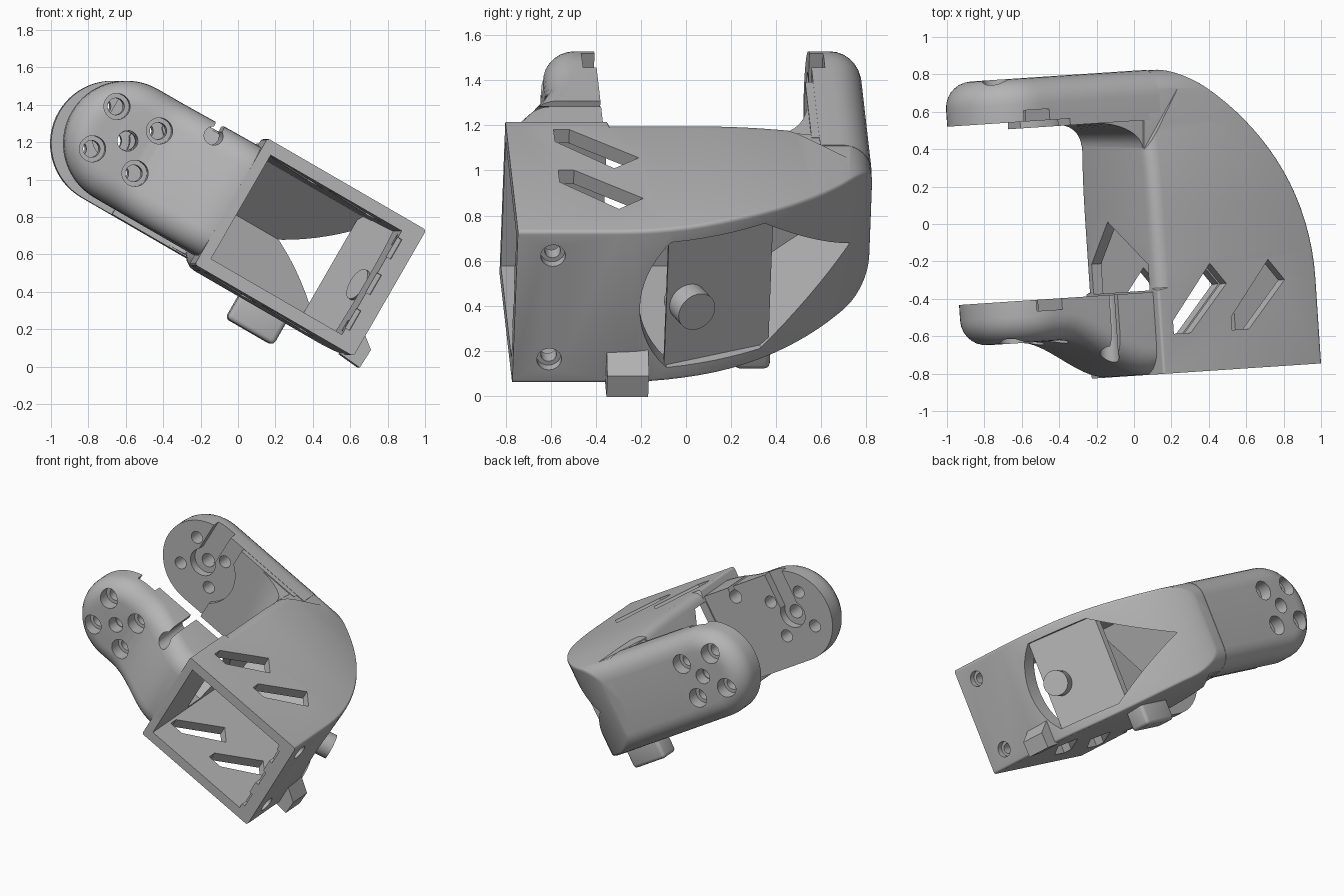
import bpy, bmesh, math
from mathutils import Matrix, Vector

if "Cube" in bpy.data.objects:
    bpy.data.objects.remove(bpy.data.objects["Cube"], do_unlink=True)

grey = bpy.data.materials.new("plain grey")
grey.use_nodes = True
grey.diffuse_color = (0.46, 0.46, 0.46, 1)
grey.node_tree.nodes["Principled BSDF"].inputs["Base Color"].default_value = grey.diffuse_color

MID = 0.72        # height of the centre plane, before tilting
LEFT = -0.52      # outer face of the wall between the arms
HUB = -1.14       # hub axis position
ARM_R = 0.335
BACK = 0.815
PAD = 0.55        # inner face of the thick part of the back arm
parts = []


def finish(name, bm, part=True):
    bmesh.ops.recalc_face_normals(bm, faces=bm.faces)
    mesh = bpy.data.meshes.new(name)
    bm.to_mesh(mesh)
    bm.free()
    obj = bpy.data.objects.new(name, mesh)
    bpy.context.collection.objects.link(obj)
    if part:
        mesh.materials.append(grey)
        parts.append(obj)
    return obj


def loft(name, rings, part=True):
    """Skin a list of closed rings and cap both ends."""
    bm = bmesh.new()
    loops = [[bm.verts.new(p) for p in ring] for ring in rings]
    n = len(loops[0])
    for a, b in zip(loops, loops[1:]):
        for i in range(n):
            bm.faces.new((a[i], a[(i + 1) % n], b[(i + 1) % n], b[i]))
    bm.faces.new(loops[0])
    bm.faces.new(loops[-1])
    return finish(name, bm, part)


def prism(name, points, axis, lo, hi, part=False):
    """Extrude a flat outline along x, y or z; points hold the other two axes in order."""
    def place(p, d):
        c = list(p)
        c.insert(axis, d)
        return c
    return loft(name, [[place(p, d) for p in points] for d in (lo, hi)], part)


def box(name, x, y, z, part=False):
    return prism(name, [(x[0], y[0]), (x[1], y[0]), (x[1], y[1]), (x[0], y[1])], 2, z[0], z[1], part)


def disc(cx, cy, r, n=32):
    return [(cx + r * math.cos(math.tau * i / n), cy + r * math.sin(math.tau * i / n)) for i in range(n)]


def apply(obj, mod):
    bpy.context.view_layer.objects.active = obj
    bpy.ops.object.modifier_apply(modifier=mod.name)


def cut(obj, cutter):
    cutter.hide_render = True
    mod = obj.modifiers.new("cut", 'BOOLEAN')
    mod.operation = 'DIFFERENCE'
    mod.solver = 'EXACT'
    mod.object = cutter
    apply(obj, mod)
    bpy.data.objects.remove(cutter, do_unlink=True)


# Housing: rounded rectangular sections that narrow along a curve towards the back
def outer_u(y):
    t = min(1, max(0, (y + 0.35) / (BACK + 0.35)))
    return 0.462 - 0.78 * (1 - (1 - t * t) ** 0.75)


def half_height(y):
    h = 0.39 - 0.055 * min(1, max(0, y - 0.05) / 0.63) ** 2
    t = min(1, max(0, (y - 0.675) / 0.14))
    return h - 0.14 * (1 - math.sqrt(1 - t * t))


def section(y):
    u, h = outer_u(y), half_height(y)
    soft = 0.015 if y < -0.355 else 0.07
    ring = []
    for k, (su, sw, r) in enumerate([(1, 1, 0.018), (-1, 1, soft), (-1, -1, soft), (1, -1, 0.018)]):
        cu = (u if su > 0 else LEFT) - su * r
        for i in range(5):
            a = math.pi / 2 * (k + i / 4)
            ring.append((cu + r * math.cos(a), y, MID + sw * (h - r) + r * math.sin(a)))
    return ring


stations = [-0.81, -0.36] + [-0.35 + (BACK + 0.35) * math.sin(math.pi / 2 * i / 24) for i in range(25)]
housing = loft("housing", [section(y) for y in stations])

# Diagonal step where the upper and lower walls meet the back arm
for lo, hi in ((MID + 0.33, 1.3), (0.1, MID - 0.33)):
    cut(housing, prism("step_cutter", [(-0.6, 0.28), (-0.2, 0.82), (-0.6, 0.82)], 2, lo, hi))

# Pocket, wedge-shaped rear window and round-edged side window
H = 0.32
cut(housing, box("pocket_cutter", (-0.46, 0.35), (-0.9, 0.301), (MID - H, MID + H)))
cut(housing, prism("wedge_cutter", [(0.3, MID - H), (0.3, MID + H), (0.71, MID)], 0, -0.46, 0.9))
arc = [(0.205 - math.sqrt(0.46 ** 2 - w * w), MID + w) for w in [H * (i / 8 - 1) for i in range(17)]]
cut(housing, prism("window_cutter", [(0.302, MID - H)] + arc + [(0.302, MID + H)], 0, 0.1, 0.9))

# Opening in the wall between the arms
cut(housing, prism("side_cutter", [(-0.36, 0.42), (-0.2, 0.42), (0.02, 0.62), (-0.22, 1.02), (-0.36, 1.02)],
                   0, -0.6, -0.4))

# Slanted slots through the upper and lower walls
for shift in (0, 0.36):
    outline = [(-0.44, -0.6), (-0.335, -0.6), (-0.096, -0.35), (-0.19, -0.236), (-0.44, -0.53)]
    cut(housing, prism("slot_cutter", [(u + shift, y) for u, y in outline], 2, 0.2, 1.3))

# Screw holes and small notches on the lip of the thick wall
for w in (MID - 0.265, MID + 0.265):
    cut(housing, prism("screw_cutter", disc(-0.65, w, 0.035, 20), 0, 0.3, 0.6))
    cut(housing, prism("screw_head_cutter", disc(-0.65, w, 0.055, 20), 0, 0.42, 0.6))
for w in (0.5, 0.72, 0.94):
    cut(housing, box("lip_cutter", (0.3, 0.375), (-0.9, -0.76), (w - 0.06, w + 0.06)))


# Arms: stacked rounded outlines with a filleted outer rim
def arm(name, inner, outer, end, flare):
    sign = 1 if outer > inner else -1
    fillet = 0.14
    layers = [(ARM_R, inner), (ARM_R, outer - sign * fillet)]
    for i in range(1, 8):
        a = math.pi / 2 * i / 7
        layers.append((ARM_R - fillet * (1 - math.cos(a)), outer - sign * fillet * (1 - math.sin(a))))
    bm = bmesh.new()
    loops = []
    for k, (r, y) in enumerate(layers):
        half = [(HUB - r * math.cos(math.pi / 2 * i / 16), r * math.sin(math.pi / 2 * i / 16))
                for i in range(17)]
        half += [(HUB + (end - HUB) * i / 14, r) for i in range(1, 15)]
        outline = [(u, -w) for u, w in reversed(half[1:])] + half
        loops.append([bm.verts.new((u, y + (sign * flare(u) if k else 0), MID + w)) for u, w in outline])
    n = len(loops[0])
    for a, b in zip(loops, loops[1:]):
        for i in range(n):
            j = (i + 1) % n
            bm.faces.new((a[i], a[j], b[j], b[i]))
    for ring in (loops[0], loops[-1]):
        for i in range(n // 2):
            quad = [ring[i], ring[i + 1], ring[n - 2 - i], ring[n - 1 - i]]
            bm.faces.new(list(dict.fromkeys(quad)))
    obj = finish(name, bm)
    # bolt circle, hub hole and the recess for the drive horn
    hu, hw = HUB - 0.02, MID + 0.01
    spots = [(hu + 0.01, hw, 0.05, 0.055)]
    for q in range(4):
        a = math.radians(45 + 90 * q)
        spots.append((hu + 0.185 * math.cos(a), hw + 0.185 * math.sin(a), 0.045, 0.07))
    for u, w, r, bore in spots:
        cut(obj, prism("hole_cutter", disc(u, w, r), 1, min(inner, outer) - 0.1, max(inner, outer) + 0.1))
        cut(obj, prism("bore_cutter", disc(u, w, bore), 1, *sorted((outer - sign * 0.09, outer + sign * 0.2))))
    depth = sorted((inner - sign * 0.1, inner + sign * 0.06))
    cut(obj, prism("horn_cutter", disc(hu, hw, 0.1), 1, *depth))
    cut(obj, box("horn_slot_cutter", (hu - 0.075, hu + 0.075), depth, (MID, MID + 0.5)))
    return obj


def front_flare(u):
    t = min(1, max(0, (u + 1.05) / 0.53))
    return 0.215 * t * t * (3 - 2 * t)


back_arm = arm("back_arm", 0.585, BACK + 0.003, -0.4, lambda u: 0)
front_arm = arm("front_arm", -0.37, -0.595, -0.465, front_flare)

# Raised pad inside the back arm, cut back in an arc around the hub
arc = [(HUB + 0.27 * math.cos(a), MID + 0.27 * math.sin(a))
       for a in [math.radians(48 * (i / 6 - 1)) for i in range(13)]]
edge = ARM_R - 0.002
prism("back_arm_pad", arc + [(arc[-1][0], MID + edge), (-0.47, MID + edge), (-0.47, MID - edge),
                             (arc[0][0], MID - edge)], 1, PAD, 0.6, True)

# Cable notch on the front arm
cut(front_arm, box("notch_cutter", (-0.79, -0.74), (-0.9, -0.2), (0.98, 1.2)))
cut(front_arm, prism("notch_round_cutter", disc(-0.77, 0.98, 0.05, 20), 1, -0.9, -0.2))

# Concave fillet between wall and back arm, wider towards the top
rings = []
for w, ru, ry in ((MID - 0.325, 0.13, 0.12), (MID + 0.325, 0.32, 0.15)):
    ring = [(LEFT - ru + ru * math.cos(math.pi / 2 * i / 12),
             PAD + 0.003 - ry + ry * math.sin(math.pi / 2 * i / 12), w) for i in range(13)]
    rings.append(ring + [(LEFT + 0.05, PAD + 0.003, w), (LEFT + 0.05, PAD + 0.003 - ry, w)])
loft("arm_fillet", rings)

# Slanted inner panel with a round knob
prism("inner_panel", [(0.42, -0.135), (0.225, 0.34), (0.18, 0.34), (0.375, -0.135)], 2,
      MID - H - 0.005, MID + H + 0.005, True)
bm = bmesh.new()
bmesh.ops.create_cone(bm, cap_ends=True, segments=32, radius1=0.09, radius2=0.09, depth=0.15)
normal = Vector((0.475, 0.195, 0)).normalized()
turn = Vector((0, 0, 1)).rotation_difference(normal).to_matrix().to_4x4()
bm.transform(Matrix.Translation(Vector((0.36, -0.045, 0.7)) + normal * 0.04) @ turn)
finish("knob", bm)

# Cable clips on the underside and the lower corner
lower_clip = box("lower_clip", (-0.17, 0.12), (0.2, 0.36), (0.2, 0.4), True)
mod = lower_clip.modifiers.new("round", 'BEVEL')
mod.width, mod.segments = 0.025, 3
apply(lower_clip, mod)
prism("corner_clip", [(0.42, 0.32), (0.545, 0.308), (0.55, 0.42), (0.45, 0.5), (0.42, 0.5)],
      1, -0.395, -0.21, True)

# Tilt the whole bracket into its resting pose and shade it
pose = Matrix.Rotation(math.radians(3.8), 4, 'Z') @ Matrix.Rotation(math.radians(30), 4, 'Y')
bpy.ops.object.select_all(action='DESELECT')
for obj in parts:
    obj.data.transform(pose)
    obj.select_set(True)
bpy.context.view_layer.objects.active = housing
bpy.ops.object.shade_smooth_by_angle(angle=math.radians(30))
